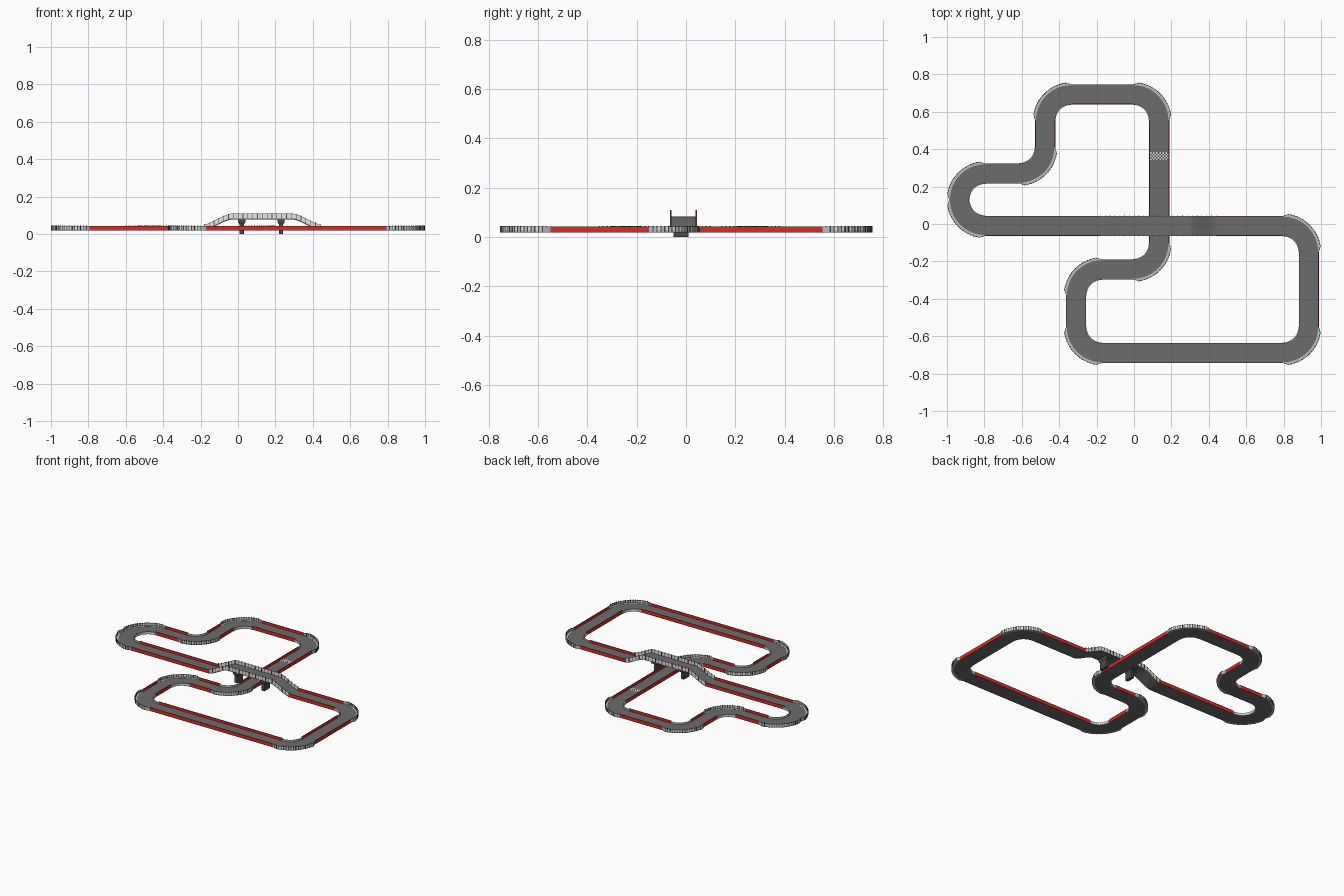
import bpy, bmesh, math
from mathutils import Vector

cube = bpy.data.objects.get("Cube")
if cube:
    bpy.data.objects.remove(cube)


def material(name, r, g, b):
    m = bpy.data.materials.new(name)
    m.use_nodes = True
    m.diffuse_color = (r, g, b, 1)
    bsdf = next(n for n in m.node_tree.nodes if n.type == 'BSDF_PRINCIPLED')
    bsdf.inputs["Base Color"].default_value = (r, g, b, 1)
    return m


ASPHALT = material("asphalt grey", 0.15, 0.15, 0.15)
RED = material("barrier red", 0.66, 0.025, 0.02)
LIGHT = material("kerb light grey", 0.5, 0.5, 0.5)
WHITE = material("fence white", 0.85, 0.85, 0.85)
DARK = material("support dark grey", 0.07, 0.07, 0.07)

HALF, RADIUS = 0.053, 0.14          # road half width, corner radius
BASE, ROAD, TOP = 0.018, 0.025, 0.043
BRIDGE_X, FLAT, RAMP, RISE = 0.13, 0.17, 0.14, 0.058
BRIDGE_Y = -0.01


def finish(name, bm, mats):
    bmesh.ops.recalc_face_normals(bm, faces=bm.faces)
    mesh = bpy.data.meshes.new(name)
    bm.to_mesh(mesh)
    bm.free()
    for m in mats:
        mesh.materials.append(m)
    ob = bpy.data.objects.new(name, mesh)
    bpy.context.collection.objects.link(ob)
    return ob


def loft(bm, rings, closed=False, index=lambda i: 0):
    """Join equal cross-sections into a tube, capped when open."""
    rows = [[bm.verts.new(p) for p in ring] for ring in rings]
    n = len(rows[0])
    for i in range(len(rows) if closed else len(rows) - 1):
        a, b = rows[i], rows[(i + 1) % len(rows)]
        for j in range(n):
            k = (j + 1) % n
            bm.faces.new((a[j], a[k], b[k], b[j])).material_index = index(i)
    if not closed:
        bm.faces.new(rows[0]).material_index = index(0)
        bm.faces.new(rows[-1]).material_index = index(len(rows) - 2)


def section(pos, side, a, b, z0, z1):
    """Rectangle across the path between two sideways offsets."""
    return [(*(pos + side * o), z) for o, z in ((a, z0), (b, z0), (b, z1), (a, z1))]


def lift(x):
    t = min(max((FLAT + RAMP - abs(x - BRIDGE_X)) / RAMP, 0), 1)
    return RISE * (0.5 * t + 0.5 * t * t * (3 - 2 * t))


# Circuit corners in driving order; every corner is a quarter turn
corners = [Vector(c) for c in (
    (0.935, -0.01), (0.935, -0.69), (-0.31, -0.69), (-0.31, -0.243), (0.135, -0.243),
    (0.135, 0.693), (-0.475, 0.693), (-0.475, 0.27), (-0.935, 0.27), (-0.935, -0.01))]
count = len(corners)


class Turn:
    def __init__(self, i):
        c = corners[i]
        self.d_in = (c - corners[i - 1]).normalized()
        self.d_out = (corners[(i + 1) % count] - c).normalized()
        self.center = c + (self.d_out - self.d_in) * RADIUS
        self.start = c - self.d_in * RADIUS
        self.end = c + self.d_out * RADIUS

    def radial(self, t):
        a = t * math.pi / 2
        return self.d_in * math.sin(a) - self.d_out * math.cos(a)

    def left(self, t):
        a = t * math.pi / 2
        d = self.d_in * math.cos(a) + self.d_out * math.sin(a)
        return Vector((-d.y, d.x))


turns = [Turn(i) for i in range(count)]

# Road surface, one continuous loop that climbs over the bridge
STEPS = 12
rings = []
for turn in turns:
    for s in range(STEPS + 1):
        t = s / STEPS
        rings.append(section(turn.center + turn.radial(t) * RADIUS, turn.left(t),
                             -HALF, HALF, BASE, ROAD))
SPAN = 2 * (FLAT + RAMP)
bridge_xs = [BRIDGE_X - SPAN / 2 + SPAN * i / 48 for i in range(49)]
for x in bridge_xs:
    rings.append(section(Vector((x, BRIDGE_Y)), Vector((0, 1)), -HALF, HALF,
                         BASE + lift(x), ROAD + lift(x)))
bm = bmesh.new()
loft(bm, rings, closed=True)
finish("road", bm, [ASPHALT])

# Red barriers along both sides of every straight, leaving out the bridge
bm = bmesh.new()
for i, turn in enumerate(turns):
    a, b = turn.end, turns[(i + 1) % count].start
    runs = [(a, b)]
    if i == count - 1:
        runs = [(a, Vector((bridge_xs[0], BRIDGE_Y))), (Vector((bridge_xs[-1], BRIDGE_Y)), b)]
    for p, q in runs:
        for s in (-1, 1):
            loft(bm, [section(e, turn.left(1) * s, HALF - 0.003, HALF + 0.001, BASE, TOP)
                      for e in (p, q)])
finish("straight_barriers", bm, [RED])

# Corner run-off kerbs: widened apron, panelled outer fence and low inner kerb
apron, fence, inner, posts = (bmesh.new() for _ in range(4))
PANELS = 20
OUT, IN = RADIUS + HALF, RADIUS - HALF


def flare(t):
    return 0.012 * min(1, t / 0.1, (1 - t) / 0.1)


for turn in turns:
    ts = [s / PANELS for s in range(PANELS + 1)]
    loft(apron, [section(turn.center, turn.radial(t), OUT - 0.004, OUT + flare(t),
                         BASE, ROAD + 0.001) for t in ts])
    loft(fence, [section(turn.center, turn.radial(t), OUT + flare(t) - 0.003,
                         OUT + flare(t), BASE, TOP) for t in ts],
         index=lambda i: 1 if 2 <= i < PANELS - 2 and i % 2 else 0)
    loft(inner, [section(turn.center, turn.radial(t), IN - 0.003, IN + 0.003,
                         BASE, 0.036) for t in ts], index=lambda i: i % 2)
    for t in ts[2:-1]:
        loft(posts, [section(turn.center, turn.radial(t + d), OUT + flare(t) - 0.004,
                             OUT + flare(t) + 0.001, BASE, TOP + 0.002)
                     for d in (-0.007, 0.007)])
finish("corner_aprons", apron, [LIGHT])
finish("corner_fences", fence, [LIGHT, WHITE])
finish("inner_kerbs", inner, [LIGHT, WHITE])
finish("corner_fence_posts", posts, [DARK])

# Bridge railings: white panels with slim posts, red on the driving-direction faces
panel, rail_posts = bmesh.new(), bmesh.new()
RAIL = 0.025
for s in (-1, 1):
    side = Vector((0, s))
    loft(panel, [section(Vector((x, BRIDGE_Y)), side, HALF - 0.002, HALF,
                         BASE + lift(x), ROAD + RAIL + lift(x)) for x in bridge_xs])
    for x in bridge_xs[::2]:
        loft(rail_posts, [section(Vector((x + d, BRIDGE_Y)), side, HALF - 0.004, HALF + 0.002,
                                  ROAD + lift(x), ROAD + RAIL + 0.002 + lift(x))
                          for d in (-0.002, 0.002)])
finish("bridge_rail_panels", panel, [WHITE])
ob = finish("bridge_rail_posts", rail_posts, [DARK, RED])
for f in ob.data.polygons:
    f.material_index = int(abs(f.normal.x) > 0.7)

# Bridge supports: slim stem that widens under the deck
bm = bmesh.new()
for x in (0.02, 0.23):
    rings = []
    for z, hx, hy in ((0, 0.011, 0.03), (0.05, 0.011, 0.03), (0.062, 0.019, 0.045),
                      (BASE + RISE, 0.019, 0.045)):
        rings.append([(x + i * hx, BRIDGE_Y - 0.01 * (hy < 0.04) + j * hy, z)
                      for i, j in ((-1, -1), (1, -1), (1, 1), (-1, 1))])
    loft(bm, rings)
finish("bridge_supports", bm, [DARK])

# Chequered start line plate
bm = bmesh.new()
COLS, ROWS = 12, 5
cell = 2 * (HALF - 0.003) / COLS
for c in range(COLS):
    for r in range(ROWS):
        x, y = 0.135 + (c - COLS / 2) * cell, 0.363 + (r - ROWS / 2) * cell
        quad = [bm.verts.new((x + i * cell, y + j * cell, ROAD + 0.0008))
                for i, j in ((0, 0), (1, 0), (1, 1), (0, 1))]
        bm.faces.new(quad).material_index = (c + r) % 2
finish("start_line", bm, [WHITE, DARK])
